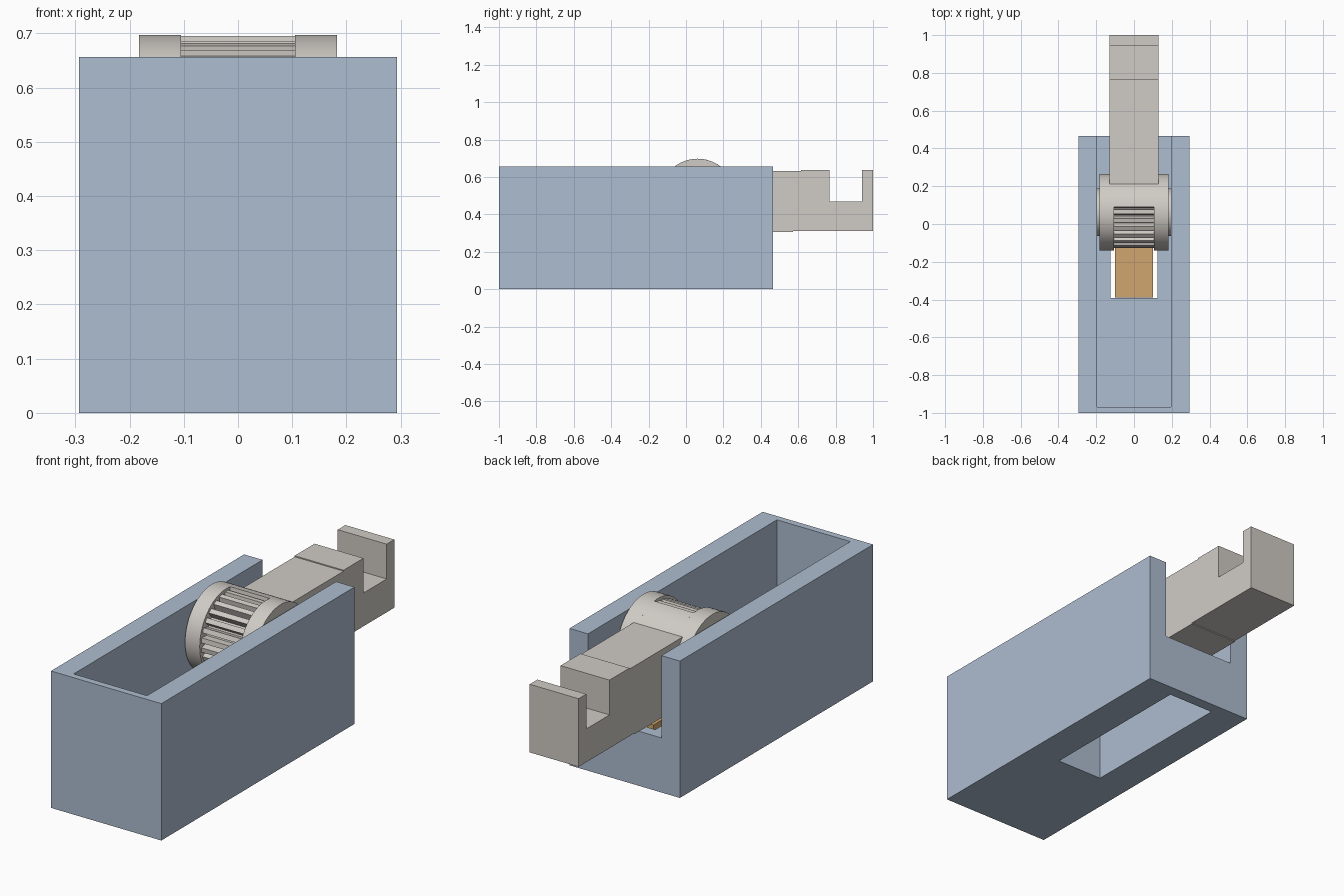
import bpy, bmesh, math

if "Cube" in bpy.data.objects:
    bpy.data.objects.remove(bpy.data.objects["Cube"])


def material(name, rgb):
    m = bpy.data.materials.new(name)
    m.use_nodes = True
    m.diffuse_color = (*rgb, 1)
    m.node_tree.nodes["Principled BSDF"].inputs["Base Color"].default_value = (*rgb, 1)
    return m


blue = material("pale steel blue", (0.42, 0.51, 0.63))
grey = material("warm light grey", (0.63, 0.60, 0.56))
tan = material("tan orange", (0.63, 0.38, 0.16))


def extrude(name, profile, x0, x1, mat, smooth=False):
    """Closed outline in the y-z plane, extruded along x."""
    bm = bmesh.new()
    face = bm.faces.new([bm.verts.new((x0, y, z)) for y, z in profile])
    new = bmesh.ops.extrude_face_region(bm, geom=[face])["geom"]
    bmesh.ops.translate(bm, vec=(x1 - x0, 0, 0),
                        verts=[v for v in new if isinstance(v, bmesh.types.BMVert)])
    bmesh.ops.recalc_face_normals(bm, faces=bm.faces)
    mesh = bpy.data.meshes.new(name)
    bm.to_mesh(mesh)
    bm.free()
    obj = bpy.data.objects.new(name, mesh)
    bpy.context.collection.objects.link(obj)
    mesh.materials.append(mat)
    if smooth:
        bpy.ops.object.select_all(action="DESELECT")
        obj.select_set(True)
        bpy.context.view_layer.objects.active = obj
        bpy.ops.object.shade_smooth_by_angle(angle=math.radians(30))
    return obj


def box(name, half_x, y0, y1, z0, z1, mat):
    return extrude(name, [(y0, z0), (y1, z0), (y1, z1), (y0, z1)], -half_x, half_x, mat)


def cut(target, cutter):
    cutter.hide_render = True
    mod = target.modifiers.new("cut", "BOOLEAN")
    mod.operation, mod.solver, mod.object = "DIFFERENCE", "EXACT", cutter
    bpy.context.view_layer.objects.active = target
    bpy.ops.object.modifier_apply(modifier=mod.name)
    bpy.data.objects.remove(cutter)


AXIS_Y, AXIS_Z = 0.062, 0.495


def polar(radius, degrees):
    a = math.radians(degrees)
    return AXIS_Y + radius * math.cos(a), AXIS_Z + radius * math.sin(a)


# Housing: trough open at the top and back, with a slot through its thick floor
housing = box("housing", 0.293, -1, 0.465, 0, 0.657, blue)
cut(housing, box("cavity_cutter", 0.195, -0.968, 0.7, 0.262, 1, blue))
cut(housing, box("slot_cutter", 0.124, -0.393, 0.41, -0.2, 0.4, blue))

# Strip lying in the floor slot
box("slot_strip", 0.1, -0.39, 0.39, 0.235, 0.27, tan)

# Wheel: two rim discs with hubs reaching the housing walls
circle = range(0, 360, 5)
for side, name in ((1, "left"), (-1, "right")):
    extrude(name + "_disc", [polar(0.2025, a) for a in circle],
            side * 0.105, side * 0.183, grey, True)
    extrude(name + "_hub", [polar(0.125, a) for a in circle],
            side * 0.18, side * 0.195, grey, True)

# Solid rear sector of the wheel between the discs
sector = [polar(0.2025, -90 + 172 * i / 36) for i in range(37)]
extrude("wheel_cover", sector + [(AXIS_Y, AXIS_Z)], -0.105, 0.105, grey, True)

# Toothed core showing in the open front of the wheel
TEETH = 26
teeth = []
for i in range(TEETH):
    for radius, offset in ((0.155, 0.05), (0.19, 0.2), (0.19, 0.7), (0.155, 0.85)):
        teeth.append(polar(radius, 360 * (i + offset) / TEETH))
extrude("gear_core", teeth, -0.105, 0.105, grey)

# Arm with a small step and a cross notch near its end
extrude("arm", [(0.15, 0.305), (0.573, 0.305), (0.573, 0.31), (1, 0.31), (1, 0.637),
                (0.942, 0.637), (0.942, 0.47), (0.766, 0.47), (0.766, 0.637),
                (0.615, 0.637), (0.615, 0.632), (0.15, 0.632)], -0.13, 0.13, grey)
